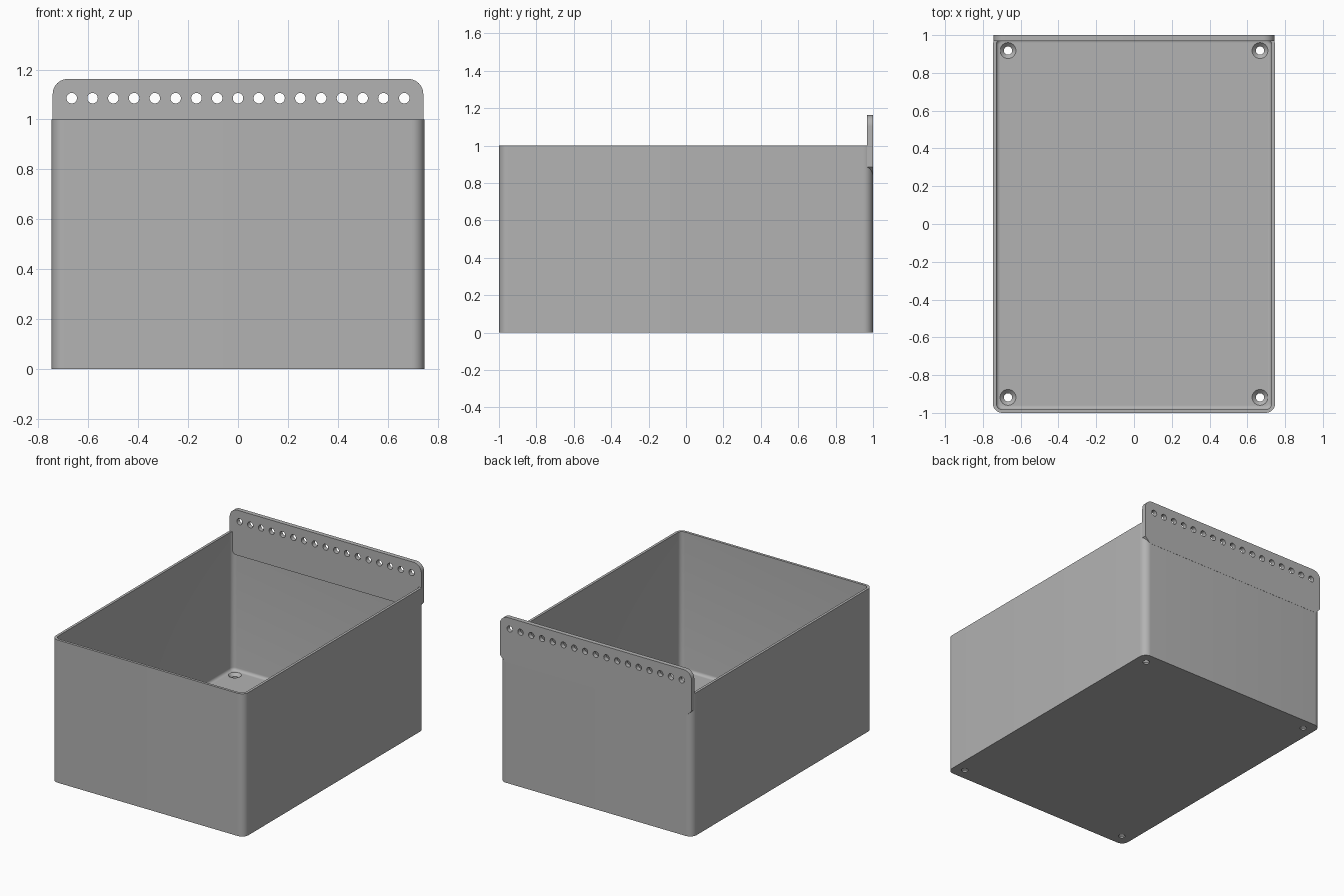
import bpy, bmesh, math
from mathutils import Vector, Matrix

cube = bpy.data.objects.get("Cube")
if cube:
    bpy.data.objects.remove(cube, do_unlink=True)

grey = bpy.data.materials.new("plain grey")
grey.use_nodes = True
GREY = (0.45, 0.45, 0.45, 1)
grey.diffuse_color = GREY
grey.node_tree.nodes["Principled BSDF"].inputs["Base Color"].default_value = GREY

HX, HY, R = 0.747, 1.0, 0.05      # tray half sizes and corner radius
WALL, FLOOR, FILLET = 0.018, 0.03, 0.02


def make_object(name, bm):
    bmesh.ops.recalc_face_normals(bm, faces=bm.faces)
    mesh = bpy.data.meshes.new(name)
    bm.to_mesh(mesh)
    bm.free()
    obj = bpy.data.objects.new(name, mesh)
    bpy.context.collection.objects.link(obj)
    mesh.materials.append(grey)
    return obj


def rounded_outline(x0, x1, y0, y1, radii, steps):
    """Outline from the right-top corner, counter-clockwise."""
    corners = [(x1, y1), (x0, y1), (x0, y0), (x1, y0)]
    signs = [(-1, -1), (1, -1), (1, 1), (-1, 1)]
    points = []
    for i, ((x, y), (sx, sy)) in enumerate(zip(corners, signs)):
        r, n = radii[i], steps[i]
        for k in range(n + 1):
            a = math.pi / 2 * (i + k / n)
            points.append((x + sx * r + r * math.cos(a), y + sy * r + r * math.sin(a)))
    return points


def cut(obj, cutter):
    cutter.hide_render = True
    mod = obj.modifiers.new("holes", 'BOOLEAN')
    mod.operation, mod.solver, mod.object = 'DIFFERENCE', 'EXACT', cutter
    bpy.context.view_layer.objects.active = obj
    bpy.ops.object.modifier_apply(modifier=mod.name)
    bpy.data.objects.remove(cutter, do_unlink=True)


def smooth(obj):
    bpy.ops.object.select_all(action='DESELECT')
    obj.select_set(True)
    bpy.context.view_layer.objects.active = obj
    bpy.ops.object.shade_smooth_by_angle(angle=math.radians(30))


# Tray: rounded rings, up the outside, over the rim and down to a filleted floor
levels = [(0, 0), (0, 1), (WALL, 1)]
for k in range(6):
    a = math.pi / 2 * k / 5
    levels.append((WALL + FILLET * (1 - math.cos(a)), FLOOR + FILLET * (1 - math.sin(a))))
bm = bmesh.new()
rings = []
for inset, z in levels:
    r = max(R - inset, 0.012)
    pts = rounded_outline(inset - HX, HX - inset, inset - HY, HY - 0.001 - inset, [r] * 4, [10] * 4)
    rings.append([bm.verts.new((x, y, z)) for x, y in pts])
for low, high in zip(rings, rings[1:]):
    for i in range(len(low)):
        j = (i + 1) % len(low)
        bm.faces.new((low[i], low[j], high[j], high[i]))
bm.faces.new(rings[0])
bm.faces.new(rings[-1])
tray = make_object("tray", bm)

# Countersunk screw holes in the floor corners
bm = bmesh.new()
for sx in (-1, 1):
    for sy in (-1, 1):
        profile = [(0.022, -0.05), (0.022, 0.01), (0.042, FLOOR), (0.042, 0.1)]
        loops = []
        for r, z in profile:
            loops.append([bm.verts.new((sx * 0.667 + r * math.cos(a), sy * 0.918 + r * math.sin(a), z))
                          for a in (math.tau * k / 32 for k in range(32))])
        for low, high in zip(loops, loops[1:]):
            for i in range(32):
                j = (i + 1) % 32
                bm.faces.new((low[i], low[j], high[j], high[i]))
        bm.faces.new(loops[0])
        bm.faces.new(loops[-1])
cut(tray, make_object("screw_hole_cutter", bm))
smooth(tray)

# Hanging plate: rounded top corners, chamfered lower corners
bm = bmesh.new()
outline = rounded_outline(-0.743, 0.743, 0.845, 1.162, [0.06, 0.06, 0.04, 0.04], [10, 10, 1, 1])
face = bm.faces.new([bm.verts.new((x, 0.969, z)) for x, z in outline])
back = bmesh.ops.extrude_face_region(bm, geom=[face])["geom"]
bmesh.ops.translate(bm, vec=Vector((0, 0.031, 0)),
                    verts=[v for v in back if isinstance(v, bmesh.types.BMVert)])
plate = make_object("hanging_plate", bm)

# Row of round holes through the plate
bm = bmesh.new()
for k in range(17):
    place = Matrix.Translation(((k - 8) / 12, 0.985, 1.085)) @ Matrix.Rotation(math.pi / 2, 4, 'X')
    bmesh.ops.create_cone(bm, cap_ends=True, segments=32, radius1=0.021, radius2=0.021,
                          depth=0.2, matrix=place)
cut(plate, make_object("hanging_hole_cutter", bm))
smooth(plate)
